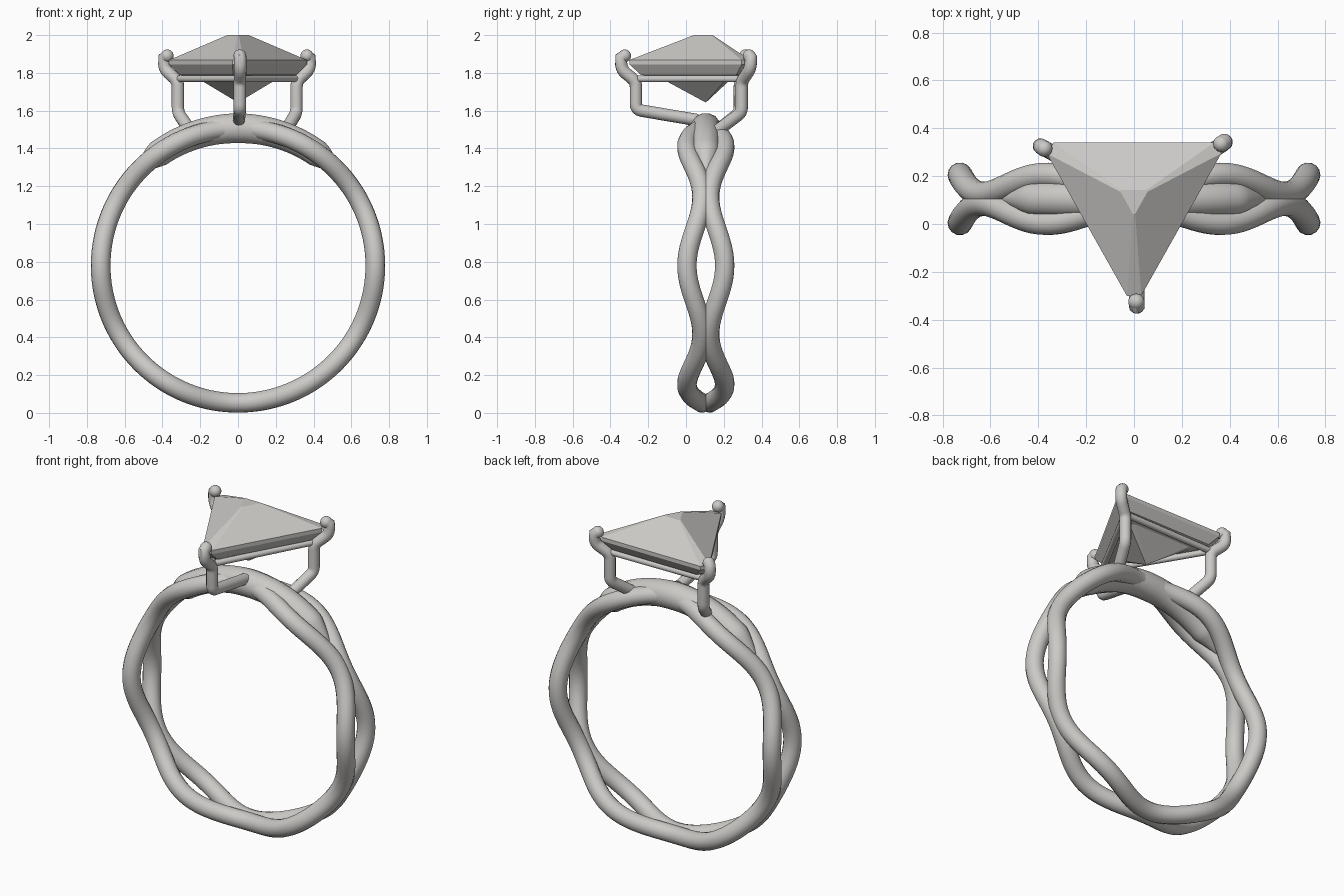
import bpy, bmesh
from math import sin, cos, radians, pi
from mathutils import Vector

cube = bpy.data.objects.get("Cube")
if cube:
    bpy.data.objects.remove(cube, do_unlink=True)

silver = bpy.data.materials.new("silver grey")
silver.use_nodes = True
silver.diffuse_color = (0.6, 0.59, 0.57, 1)
silver.node_tree.nodes["Principled BSDF"].inputs["Base Color"].default_value = silver.diffuse_color

CY, CZ, RING = 0.105, 0.78, 0.727


def tube(name, points, radius, cyclic=False, radii=None):
    """Sweep a round section along a path and turn it into a mesh."""
    curve = bpy.data.curves.new(name, "CURVE")
    curve.dimensions = "3D"
    curve.bevel_depth = radius
    curve.bevel_resolution = 5
    curve.use_fill_caps = True
    spline = curve.splines.new("POLY")
    spline.points.add(len(points) - 1)
    for i, p in enumerate(points):
        spline.points[i].co = (*p, 1)
        spline.points[i].radius = radii[i] if radii else 1
    spline.use_cyclic_u = cyclic
    obj = bpy.data.objects.new(name, curve)
    bpy.context.collection.objects.link(obj)
    bpy.ops.object.select_all(action="DESELECT")
    obj.select_set(True)
    bpy.context.view_layer.objects.active = obj
    bpy.ops.object.convert(target="MESH")
    obj = bpy.context.object
    obj.data.materials.clear()
    obj.data.materials.append(silver)
    bpy.ops.object.shade_smooth_by_angle(angle=radians(50))
    return obj


def ring_point(angle, y=0.0):
    return Vector((RING * cos(angle), CY + y, CZ + RING * sin(angle)))


def rounded(points, cut=0.03):
    """Soften every inner corner of a path with a short curve."""
    pts = [Vector(p) for p in points]
    path = [pts[0]]
    for a, b, c in zip(pts, pts[1:], pts[2:]):
        start = b + (a - b).normalized() * cut
        end = b + (c - b).normalized() * cut
        for k in range(5):
            t = k / 4
            path.append(start * (1 - t) ** 2 + b * 2 * t * (1 - t) + end * t ** 2)
    return path + [pts[-1]]


# Band: two waving strands that meet every sixty degrees
for side, name in ((-1, "front_strand"), (1, "back_strand")):
    path = []
    for i in range(144):
        a = 2 * pi * i / 144
        path.append(ring_point(a, side * (0.06 + 0.04 * cos(6 * a))))
    tube(name, path, 0.052, cyclic=True)

# Thick bridge filling the top of the band, tapering between the strands
bridge, widths = [], []
for i in range(49):
    d = -50 + 100 * i / 48
    bridge.append(ring_point(radians(90 + d)))
    widths.append(1 - 0.1 * min(1, abs(d) / 36) - 0.8 * max(0, abs(d) - 36) / 14)
tube("top_bridge", bridge, 0.081, radii=widths)

# Prongs: tip, shoulder, post and foot
prongs = {
    "front_prong": [(0.01, -0.325, 1.89), (0.012, -0.345, 1.88), (0.012, -0.34, 1.815),
                    (0.01, -0.265, 1.755), (0.01, -0.265, 1.605), (0.005, 0.06, 1.55)],
    "left_prong": [(0.365, 0.335, 1.89), (0.38, 0.345, 1.88), (0.38, 0.34, 1.82),
                   (0.31, 0.295, 1.755), (0.31, 0.295, 1.59), (0.25, 0.16, 1.49)],
    "right_prong": [(-0.375, 0.315, 1.89), (-0.39, 0.325, 1.88), (-0.39, 0.325, 1.82),
                    (-0.318, 0.285, 1.755), (-0.318, 0.285, 1.59), (-0.25, 0.16, 1.49)],
}
for name, pts in prongs.items():
    tube(name, [pts[0]] + rounded(pts[1:]), 0.033)
    bpy.ops.mesh.primitive_uv_sphere_add(segments=20, ring_count=12, radius=0.034, location=pts[0])
    tip = bpy.context.object
    tip.name = name + "_tip"
    tip.data.materials.append(silver)
    bpy.ops.object.shade_smooth()

# Triangular rail joining the prongs under the gem
rail = [Vector(p[3]) + Vector((0, 0, 0.013)) for p in prongs.values()]
for i in range(3):
    tube("rail_%d" % (i + 1), [rail[i], rail[(i + 1) % 3]], 0.018)

# Gem: a triangle with clipped corners, stepped from table to culet
outline = [(0.335, 0.235), (0.365, 0.19), (0.03, -0.405),
           (-0.03, -0.405), (-0.365, 0.19), (-0.335, 0.235)]
levels = [(2.0, 0.155), (1.868, 1), (1.845, 1), (1.79, 0.85), (1.77, 0.58)]
bm = bmesh.new()
loops = [[bm.verts.new((x * s, CY + y * s, z)) for x, y in outline] for z, s in levels]
culet = bm.verts.new((0, CY, 1.643))
bm.faces.new(loops[0])
for i in range(6):
    j = (i + 1) % 6
    for up, low in zip(loops, loops[1:]):
        bm.faces.new((up[i], up[j], low[j], low[i]))
    bm.faces.new((loops[-1][i], loops[-1][j], culet))
bmesh.ops.recalc_face_normals(bm, faces=bm.faces)
mesh = bpy.data.meshes.new("gem")
bm.to_mesh(mesh)
bm.free()
mesh.materials.append(silver)
bpy.context.collection.objects.link(bpy.data.objects.new("gem", mesh))
